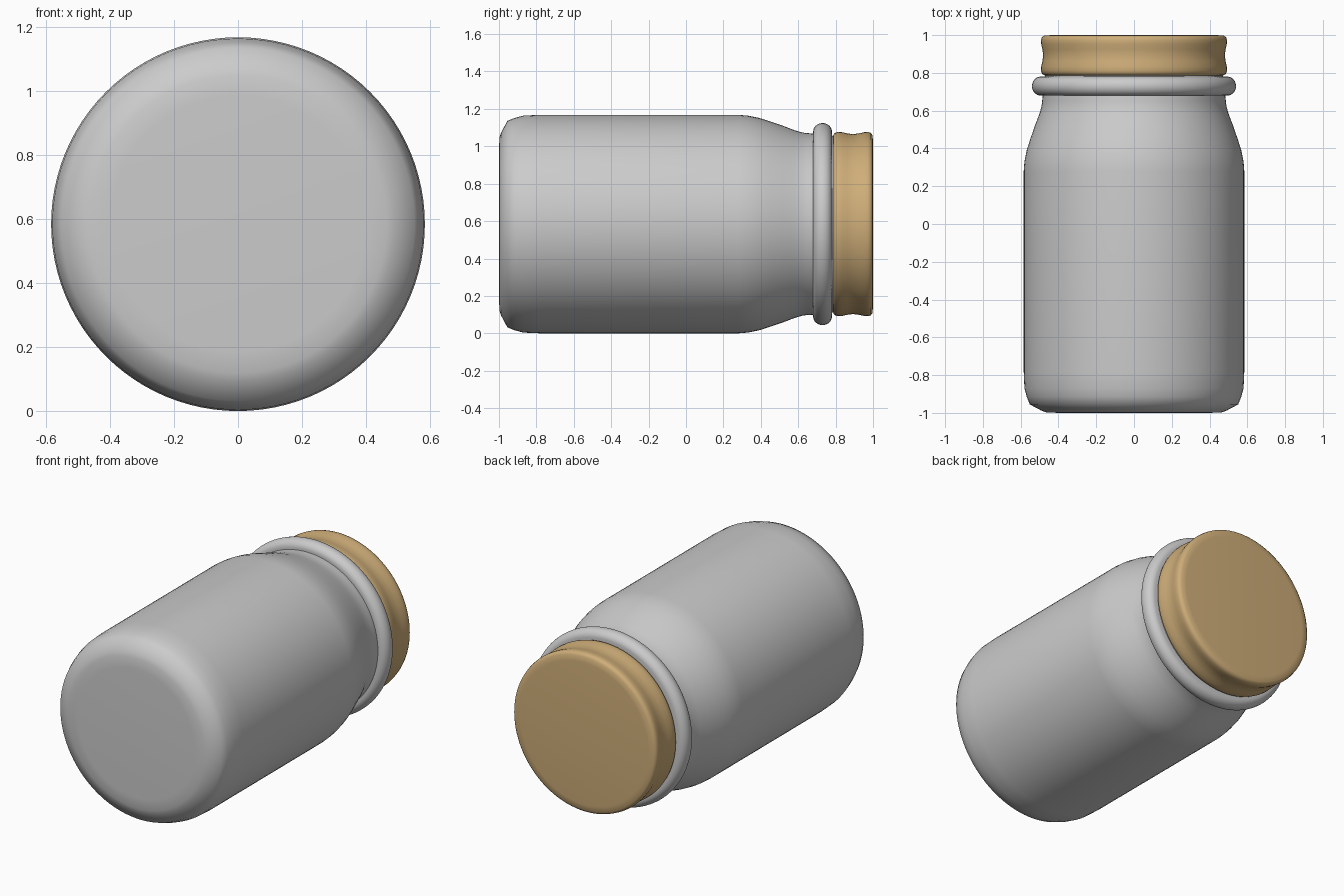
import bpy, math

if "Cube" in bpy.data.objects:
    bpy.data.objects.remove(bpy.data.objects["Cube"])

AXIS_Z = 0.584   # the jar lies on its side, its axis along y
SIDES = 96


def material(name, rgb):
    m = bpy.data.materials.new(name)
    m.diffuse_color = (*rgb, 1)
    m.use_nodes = True
    m.node_tree.nodes["Principled BSDF"].inputs["Base Color"].default_value = m.diffuse_color
    return m


def lathe(name, profile, mat):
    """Spin (radius, y) points around the jar axis; ends on the axis are closed."""
    verts, rings, faces = [], [], []
    for r, y in profile:
        n = 1 if r == 0 else SIDES
        rings.append([len(verts) + i for i in range(n)])
        for i in range(n):
            a = 2 * math.pi * i / SIDES
            verts.append((r * math.cos(a), y, AXIS_Z + r * math.sin(a)))
    for a, b in zip(rings, rings[1:]):
        for i in range(SIDES):
            j = (i + 1) % SIDES
            quad = [a[i % len(a)], b[i % len(b)], b[j % len(b)], a[j % len(a)]]
            faces.append(list(dict.fromkeys(quad)))
    mesh = bpy.data.meshes.new(name)
    mesh.from_pydata(verts, [], faces)
    mesh.materials.append(mat)
    ob = bpy.data.objects.new(name, mesh)
    bpy.context.collection.objects.link(ob)
    bpy.context.view_layer.objects.active = ob
    ob.select_set(True)
    bpy.ops.object.shade_smooth_by_angle(angle=math.radians(60))
    ob.select_set(False)
    return ob


glass = material("grey glass", (0.60, 0.60, 0.60))
cork = material("tan lid", (0.62, 0.42, 0.19))

# Jar body: flat base, rounded heel, straight wall, shoulder and neck
lathe("jar_body", [
    (0, -1.0), (0.40, -1.0), (0.465, -0.997), (0.49, -0.988), (0.552, -0.955),
    (0.568, -0.915), (0.580, -0.87), (0.584, -0.78), (0.584, 0.28), (0.580, 0.33),
    (0.568, 0.39), (0.549, 0.45), (0.525, 0.52), (0.502, 0.58), (0.490, 0.62),
    (0.486, 0.65), (0.484, 0.70), (0.47, 0.80), (0, 0.80)], glass)

# Rounded collar around the neck
collar = [(0.47, 0.68)]
for k in range(17):
    a = -math.pi / 2 + math.pi * k / 16
    collar.append((0.495 + 0.045 * math.cos(a), 0.73 + 0.05 * math.sin(a)))
collar.append((0.47, 0.78))
lathe("neck_collar", collar, glass)

# Lid: rounded rims with a shallow groove round the middle
lathe("lid", [
    (0, 0.785), (0.46, 0.785), (0.478, 0.788), (0.488, 0.797), (0.492, 0.812),
    (0.491, 0.835), (0.485, 0.862), (0.481, 0.893), (0.485, 0.925), (0.491, 0.952),
    (0.492, 0.972), (0.488, 0.988), (0.475, 0.997), (0.44, 1.0), (0, 1.0)], cork)
